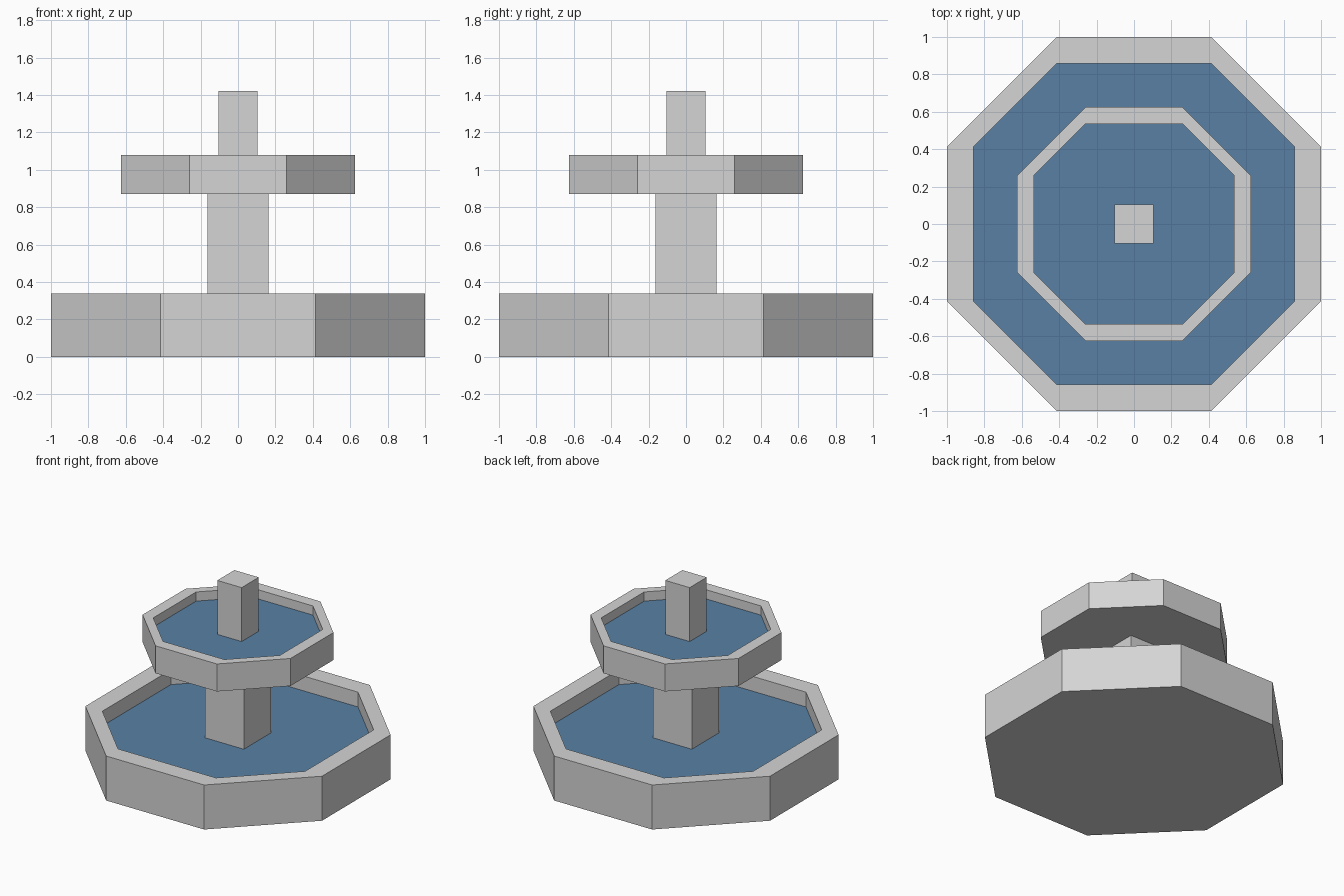
import bpy
import bmesh

cube = bpy.data.objects.get("Cube")
if cube:
    bpy.data.objects.remove(cube, do_unlink=True)


def make_material(name, rgb):
    mat = bpy.data.materials.new(name)
    mat.use_nodes = True
    mat.diffuse_color = (*rgb, 1)
    bsdf = next(n for n in mat.node_tree.nodes if n.type == 'BSDF_PRINCIPLED')
    bsdf.inputs["Base Color"].default_value = (*rgb, 1)
    return mat


stone = make_material("grey stone", (0.66, 0.66, 0.66))
water = make_material("blue water", (0.098, 0.216, 0.37))


def ring(bm, half, corner, z):
    """Octagon with sides at +-half and side half-length corner."""
    quarter = [(half, -corner), (half, corner)]
    points = []
    for _ in range(4):
        points += quarter
        quarter = [(-y, x) for x, y in quarter]
    return [bm.verts.new((x, y, z)) for x, y in points]


def bridge(bm, lower, upper):
    n = len(lower)
    for i in range(n):
        j = (i + 1) % n
        bm.faces.new((lower[i], lower[j], upper[j], upper[i]))


def finish(bm, name, mat):
    mesh = bpy.data.meshes.new(name)
    bm.to_mesh(mesh)
    bm.free()
    mesh.materials.append(mat)
    obj = bpy.data.objects.new(name, mesh)
    bpy.context.collection.objects.link(obj)


def basin(name, outer, inner, corner, bottom, level, top):
    # Stone bowl: underside, outer wall, rim and inner wall
    bm = bmesh.new()
    rings = [ring(bm, half, corner, z) for half, z in
             ((outer, bottom), (outer, top), (inner, top), (inner, level))]
    bm.faces.new(reversed(rings[0]))
    for a, b in zip(rings, rings[1:]):
        bridge(bm, a, b)
    finish(bm, name + "_basin", stone)

    # Water surface filling the bowl
    bm = bmesh.new()
    bm.faces.new(ring(bm, inner, corner, level))
    finish(bm, name + "_water", water)


def pillar(name, half, bottom, top):
    bm = bmesh.new()
    bmesh.ops.create_cube(bm, size=1)
    bmesh.ops.scale(bm, vec=(2 * half, 2 * half, top - bottom), verts=bm.verts)
    bmesh.ops.translate(bm, vec=(0, 0, (top + bottom) / 2), verts=bm.verts)
    finish(bm, name, stone)


basin("lower", 1.0, 0.857, 0.414, 0, 0.227, 0.34)
pillar("lower_pillar", 0.164, 0.2, 0.87)
basin("upper", 0.625, 0.535, 0.259, 0.87, 1.01, 1.08)
pillar("upper_pillar", 0.103, 0.98, 1.422)
